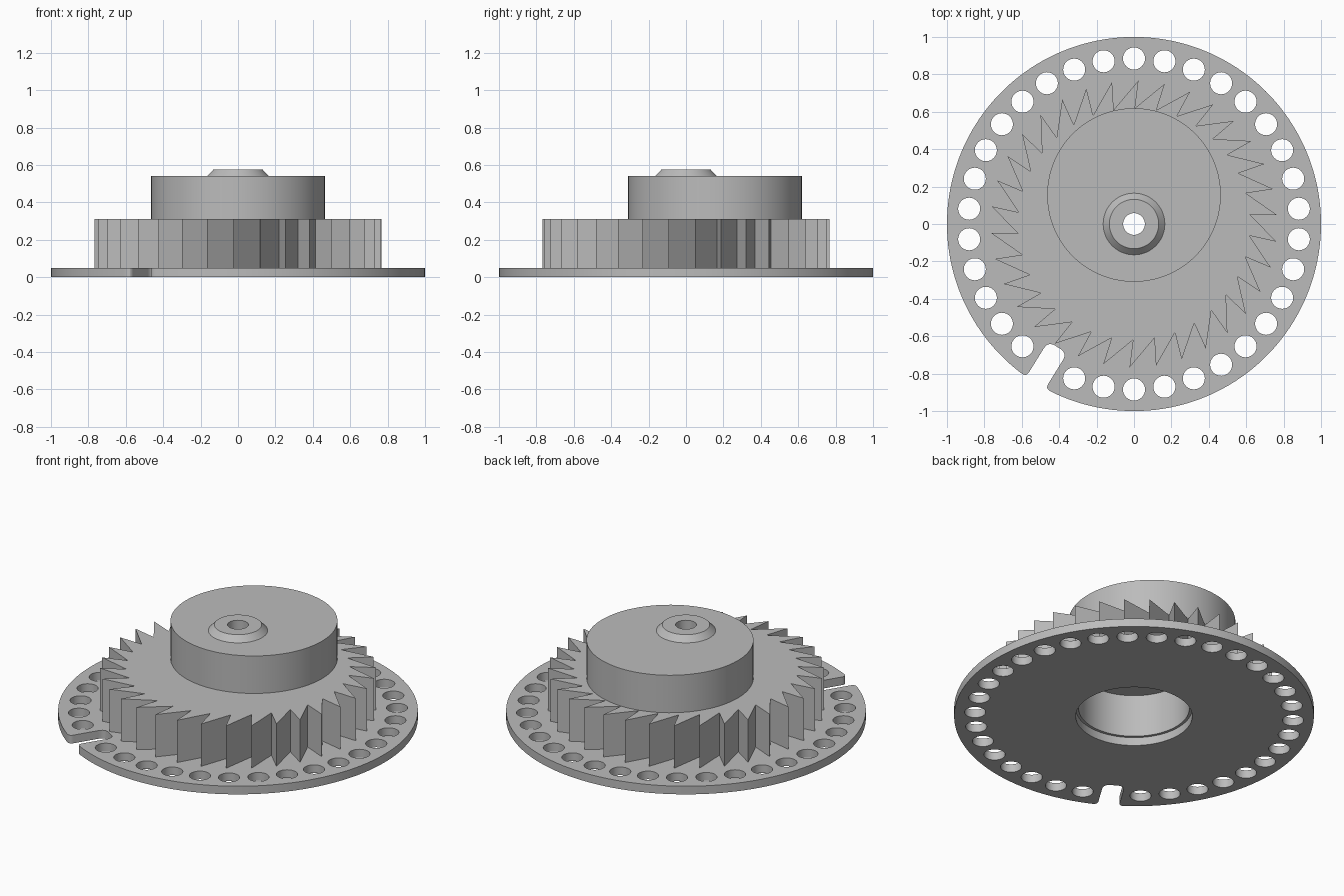
import bpy, bmesh
from math import sin, cos, pi, tau, radians, asin
from mathutils import Vector, Matrix

cube = bpy.data.objects.get("Cube")
if cube:
    bpy.data.objects.remove(cube, do_unlink=True)

COUNT = 34                      # teeth and hole positions around the wheel
STEP = tau / COUNT
BORE = 0.324

grey = bpy.data.materials.new("metal grey")
grey.use_nodes = True
tone = (0.5, 0.5, 0.5, 1)
grey.diffuse_color = tone
grey.node_tree.nodes["Principled BSDF"].inputs["Base Color"].default_value = tone


def polar(r, a):
    return Vector((r * cos(a), r * sin(a)))


def circle(r, centre=(0, 0), n=96):
    return [Vector(centre) + polar(r, tau * i / n) for i in range(n)]


def finish(name, bm):
    bmesh.ops.remove_doubles(bm, verts=bm.verts, dist=1e-5)
    bmesh.ops.recalc_face_normals(bm, faces=bm.faces)
    mesh = bpy.data.meshes.new(name)
    bm.to_mesh(mesh)
    bm.free()
    mesh.materials.append(grey)
    obj = bpy.data.objects.new(name, mesh)
    bpy.context.collection.objects.link(obj)
    bpy.ops.object.select_all(action='DESELECT')
    obj.select_set(True)
    bpy.context.view_layer.objects.active = obj
    bpy.ops.object.shade_smooth_by_angle(angle=radians(20))
    return obj


def slab(name, loops, z0, z1):
    """Extrude a flat outline, with holes, between two heights."""
    curve = bpy.data.curves.new(name + " outline", 'CURVE')
    curve.dimensions = '2D'
    curve.fill_mode = 'BOTH'
    curve.extrude = (z1 - z0) / 2
    for loop in loops:
        spline = curve.splines.new('POLY')
        spline.points.add(len(loop) - 1)
        for point, p in zip(spline.points, loop):
            point.co = (p.x, p.y, 0, 1)
        spline.use_cyclic_u = True
    temp = bpy.data.objects.new(name + " outline", curve)
    bpy.context.collection.objects.link(temp)
    bpy.context.view_layer.update()
    mesh = temp.evaluated_get(bpy.context.evaluated_depsgraph_get()).to_mesh()
    bm = bmesh.new()
    bm.from_mesh(mesh)
    bmesh.ops.translate(bm, verts=bm.verts, vec=(0, 0, (z0 + z1) / 2))
    bpy.data.objects.remove(temp, do_unlink=True)
    bpy.data.curves.remove(curve)
    return finish(name, bm)


def rounded(before, corner, after, r, n=6):
    a = corner + (before - corner).normalized() * r
    b = corner + (after - corner).normalized() * r
    return [a.lerp(corner, i / n).lerp(corner.lerp(b, i / n), i / n)
            for i in range(n + 1)]


# Base plate: disc with a ring of holes and one rounded slot in the rim
half = 0.06
gap = asin(half)
start = gap + 0.04
rim = [polar(1, start + (tau - 2 * start) * i / 160) for i in range(161)]
corners = [rim[-1], polar(1, -gap), Vector((0.775, -half)),
           Vector((0.775, half)), polar(1, gap), rim[0]]
for i, r in zip(range(1, 5), (0.03, 0.045, 0.045, 0.03)):
    rim += rounded(corners[i - 1], corners[i], corners[i + 1], r)
slot_index = 14
slot_angle = pi / 2 + slot_index * STEP
turn = Matrix.Rotation(slot_angle, 2)
rim = [turn @ p for p in rim]
holes = [circle(0.059, polar(0.885, pi / 2 + i * STEP), 32)
         for i in range(COUNT) if i != slot_index]
slab("base_plate", [rim, circle(BORE)] + holes, 0, 0.05)

# Ratchet ring: slightly undercut saw teeth
teeth = []
for i in range(COUNT):
    tip = radians(88.2) + i * STEP
    teeth += [polar(0.62, tip + radians(1.3)), polar(0.768, tip)]
slab("ratchet_ring", [teeth, circle(0.308)], 0.05, 0.31)

# Eccentric cam, which also closes the bore underneath
slab("eccentric_cam", [circle(0.464, (0, 0.155), 128), circle(0.058, n=48)], 0.31, 0.54)

# Conical shaft boss on the cam
bm = bmesh.new()
profile = [(0.058, 0.54), (0.165, 0.54), (0.132, 0.575), (0.058, 0.575)]
verts = [bm.verts.new((r, 0, z)) for r, z in profile]
edges = [bm.edges.new((verts[i], verts[(i + 1) % 4])) for i in range(4)]
bmesh.ops.spin(bm, geom=verts + edges, cent=(0, 0, 0), axis=(0, 0, 1),
               angle=tau, steps=48, use_duplicate=False)
finish("shaft_boss", bm)
